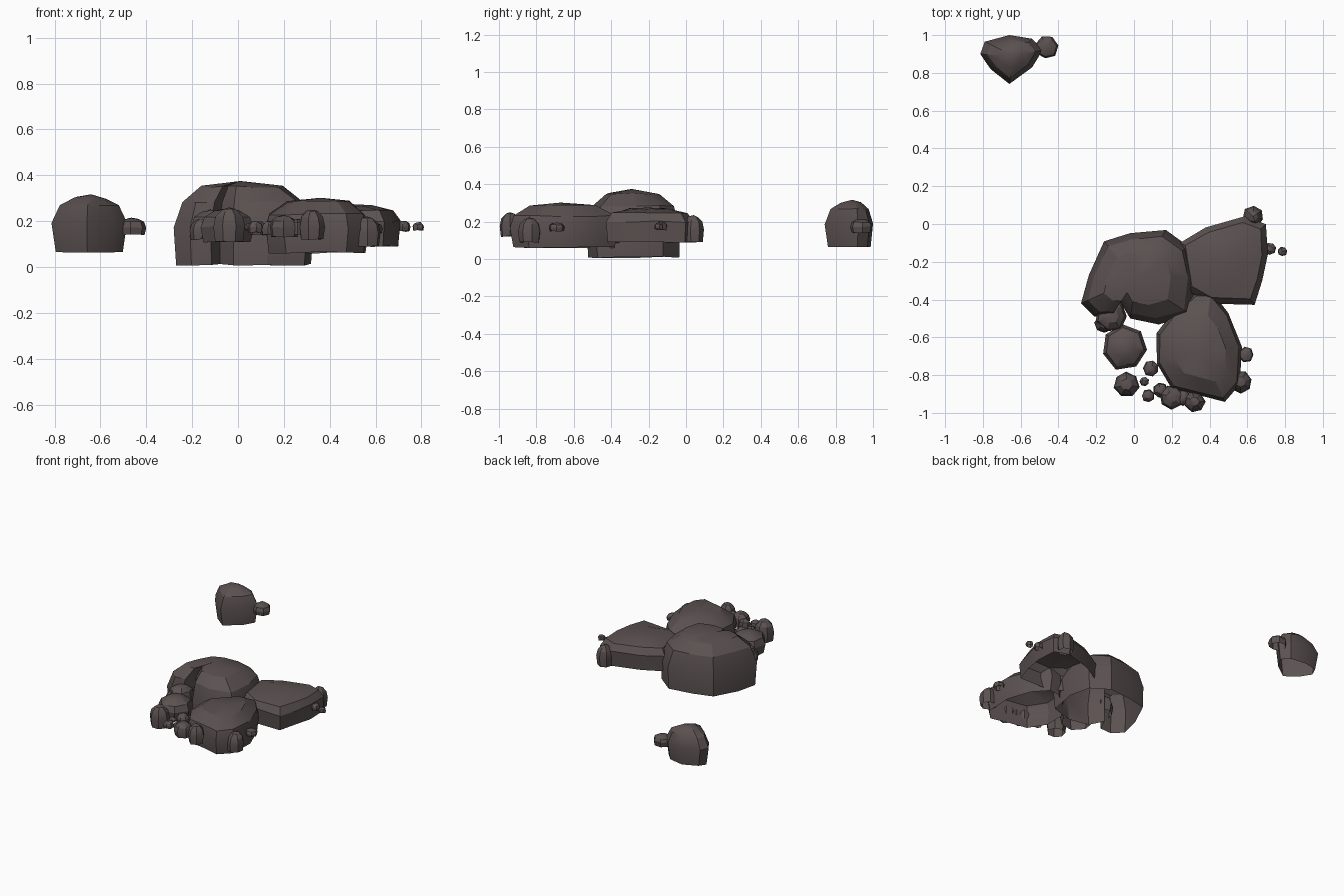
import bpy, math, random

random.seed(4)
cube = bpy.data.objects.get("Cube")
if cube:
    bpy.data.objects.remove(cube, do_unlink=True)

stone = bpy.data.materials.new("dark_brown_stone")
stone.use_nodes = True
COLOUR = (0.105, 0.083, 0.082, 1)
stone.diffuse_color = COLOUR
bsdf = stone.node_tree.nodes["Principled BSDF"]
bsdf.inputs["Base Color"].default_value = COLOUR
bsdf.inputs["Roughness"].default_value = 0.9


def rock(name, outline, peak, rings, rough=0.01):
    """Open-bottomed shell: the outline is shrunk towards the peak ring by ring."""
    px, py, pz = peak
    n = len(outline)
    verts, faces = [], []
    for z, scale in rings:
        for x, y in outline:
            k = scale + random.uniform(-rough, rough)
            verts.append((px + (x - px) * k, py + (y - py) * k,
                          z + random.uniform(-rough, rough) * 0.5))
    verts.append(peak)
    for r in range(len(rings) - 1):
        for i in range(n):
            j = (i + 1) % n
            faces.append((r * n + i, r * n + j, r * n + n + j, r * n + n + i))
    last = (len(rings) - 1) * n
    faces += [(last + i, last + (i + 1) % n, len(verts) - 1) for i in range(n)]
    mesh = bpy.data.meshes.new(name)
    mesh.from_pydata(verts, [], faces)
    mesh.materials.append(stone)
    ob = bpy.data.objects.new(name, mesh)
    bpy.context.collection.objects.link(ob)
    bpy.ops.object.select_all(action='DESELECT')
    ob.select_set(True)
    bpy.context.view_layer.objects.active = ob
    bpy.ops.object.shade_smooth_by_angle(angle=math.radians(28))
    return ob


def pebble(name, x, y, r, low, high, sides=7):
    """Small domed stone with an uneven round outline."""
    turn = random.uniform(0, 6)
    outline = []
    for i in range(sides):
        a = turn + i * math.tau / sides
        k = r * random.uniform(0.92, 1.06)
        outline.append((x + k * math.cos(a), y + k * math.sin(a)))
    h = high - low
    rock(name, outline, (x, y, high),
         [(low, 0.88), (low + h * 0.45, 1), (low + h * 0.75, 0.85), (low + h * 0.94, 0.45)], 0.006)


# Large boulders, outlines run counter-clockwise
rock("tall_boulder",
     [(-0.28, -0.42), (-0.21, -0.49), (-0.12, -0.49), (-0.08, -0.40), (-0.02, -0.50), (0.13, -0.53),
      (0.30, -0.48), (0.33, -0.28), (0.29, -0.12), (0.17, -0.03), (-0.02, -0.05), (-0.16, -0.09),
      (-0.24, -0.27)],
     (0.01, -0.29, 0.375),
     [(0.01, 0.97), (0.17, 1), (0.285, 0.87), (0.35, 0.58)])
rock("side_boulder",
     [(0.24, -0.10), (0.28, -0.35), (0.40, -0.42), (0.64, -0.43), (0.68, -0.30), (0.71, -0.16),
      (0.70, 0.0), (0.59, 0.04), (0.38, -0.02)],
     (0.48, -0.20, 0.275),
     [(0.09, 0.96), (0.20, 1), (0.245, 0.86), (0.268, 0.45)])
rock("front_boulder",
     [(0.12, -0.58), (0.12, -0.74), (0.20, -0.87), (0.35, -0.91), (0.48, -0.94), (0.56, -0.85),
      (0.57, -0.65), (0.50, -0.47), (0.41, -0.36), (0.33, -0.36), (0.22, -0.45)],
     (0.36, -0.67, 0.302),
     [(0.063, 0.93), (0.17, 1), (0.23, 0.93), (0.285, 0.6)])
rock("far_boulder",
     [(-0.815, 0.90), (-0.76, 0.82), (-0.66, 0.74), (-0.54, 0.83), (-0.485, 0.92),
      (-0.54, 0.98), (-0.66, 1.0), (-0.79, 0.965)],
     (-0.64, 0.89, 0.317),
     [(0.067, 0.88), (0.19, 1), (0.265, 0.78), (0.302, 0.42)])

# Small stones: name, x, y, radius, low z, high z
STONES = [
    ("far_stone", -0.465, 0.935, 0.062, 0.14, 0.215),
    ("back_stone", 0.63, 0.04, 0.057, 0.09, 0.235),
    ("side_stone", 0.72, -0.13, 0.032, 0.155, 0.20),
    ("side_outer_stone", 0.785, -0.145, 0.026, 0.16, 0.195),
    ("corner_stone", 0.565, -0.835, 0.062, 0.09, 0.22),
    ("corner_upper_stone", 0.593, -0.69, 0.042, 0.15, 0.195),
    ("left_large_stone", -0.05, -0.65, 0.124, 0.11, 0.255),
    ("left_rear_stone", -0.12, -0.485, 0.085, 0.12, 0.25),
    ("left_edge_stone", -0.16, -0.53, 0.05, 0.12, 0.21),
    ("left_front_stone", -0.04, -0.85, 0.069, 0.11, 0.26),
    ("gap_tiny_stone", 0.055, -0.835, 0.025, 0.16, 0.19),
    ("gap_front_stone", 0.075, -0.91, 0.035, 0.15, 0.20),
    ("gap_rear_stone", 0.09, -0.765, 0.042, 0.14, 0.20),
    ("front_left_stone", 0.14, -0.88, 0.04, 0.14, 0.20),
    ("front_wide_stone", 0.20, -0.915, 0.066, 0.13, 0.225),
    ("front_middle_stone", 0.26, -0.92, 0.045, 0.14, 0.21),
    ("front_round_stone", 0.32, -0.94, 0.057, 0.12, 0.25),
]
for stone_data in STONES:
    pebble(*stone_data)
